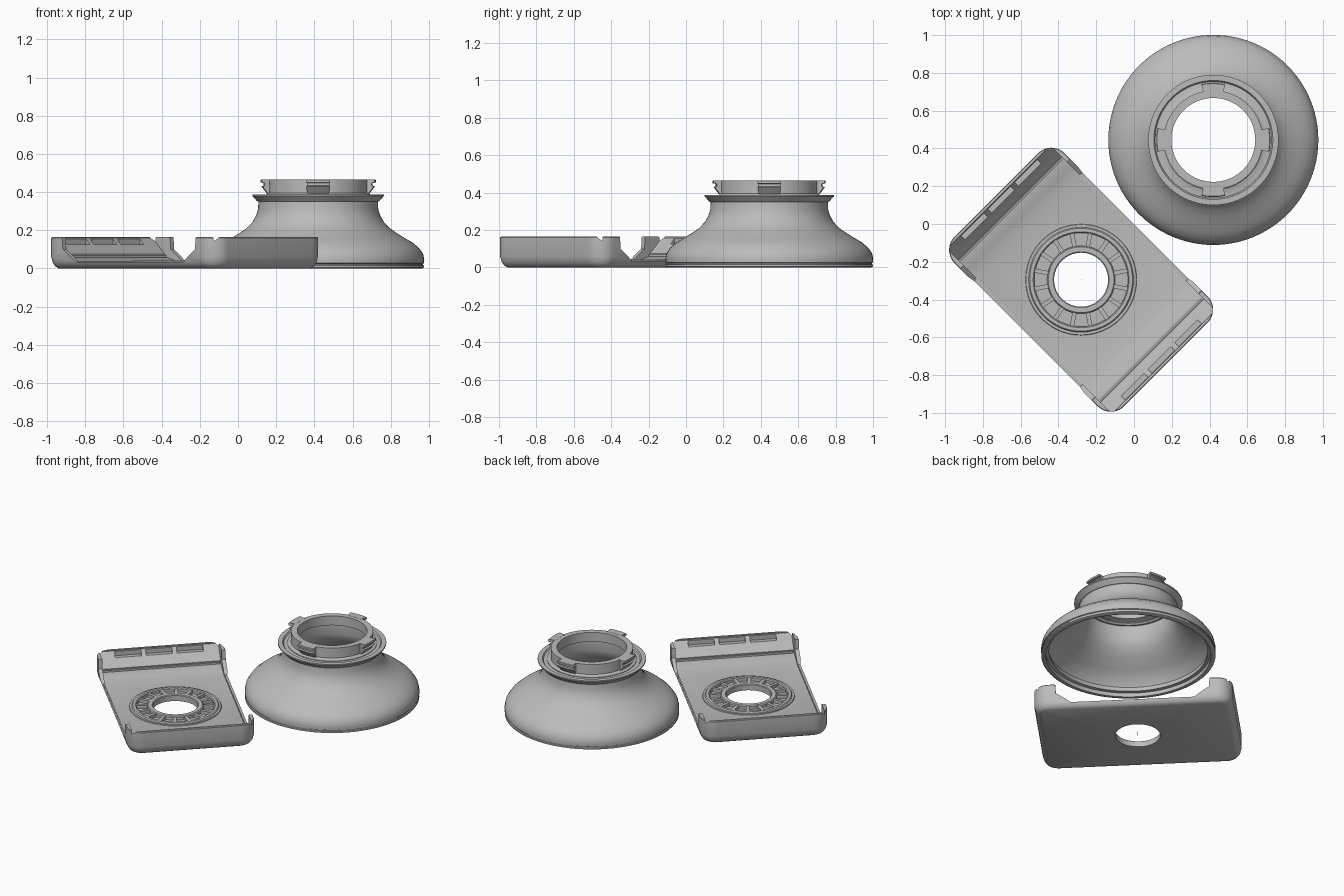
import bpy, bmesh, math
from mathutils import Matrix, Vector

cube = bpy.data.objects.get("Cube")
if cube:
    bpy.data.objects.remove(cube, do_unlink=True)

GREY = (0.5, 0.5, 0.5, 1)
mat = bpy.data.materials.new("plain grey")
mat.use_nodes = True
mat.diffuse_color = GREY
mat.node_tree.nodes["Principled BSDF"].inputs["Base Color"].default_value = GREY

BELL = Matrix.Translation((0.42, 0.445, 0))
TRAY = Matrix.Translation((-0.28, -0.295, 0)) @ Matrix.Rotation(math.radians(45), 4, 'Z')


def finish(name, bm, place):
    bmesh.ops.recalc_face_normals(bm, faces=bm.faces)
    mesh = bpy.data.meshes.new(name)
    bm.to_mesh(mesh)
    bm.free()
    mesh.materials.append(mat)
    obj = bpy.data.objects.new(name, mesh)
    bpy.context.collection.objects.link(obj)
    obj.matrix_world = place
    return obj


def activate(obj):
    bpy.ops.object.select_all(action='DESELECT')
    obj.select_set(True)
    bpy.context.view_layer.objects.active = obj


def smooth(obj, angle=30):
    activate(obj)
    bpy.ops.object.shade_smooth_by_angle(angle=math.radians(angle))


def cut(target, cutter):
    cutter.hide_render = True
    activate(target)
    mod = target.modifiers.new("cut", 'BOOLEAN')
    mod.operation, mod.solver, mod.object = 'DIFFERENCE', 'EXACT', cutter
    bpy.ops.object.modifier_apply(modifier=mod.name)
    bpy.data.objects.remove(cutter, do_unlink=True)


def loft(bm, rings, wrap):
    """Join rings of points into a skin; wrap closes it, otherwise cap it."""
    rows = [[bm.verts.new(p) for p in ring] for ring in rings]
    pairs = list(zip(rows, rows[1:])) + ([(rows[-1], rows[0])] if wrap else [])
    for a, b in pairs:
        for i in range(len(a)):
            j = (i + 1) % len(a)
            bm.faces.new((a[i], a[j], b[j], b[i]))
    if not wrap:
        bm.faces.new(rows[0])
        bm.faces.new(rows[-1])


def lathe(name, profile, place, steps=96, start=0, sweep=360):
    """Turn a closed (radius, z) profile, fully or through a sector."""
    full = sweep == 360
    rings = []
    for i in range(steps if full else steps + 1):
        a = math.radians(start + sweep * i / steps)
        rings.append([(r * math.cos(a), r * math.sin(a), z) for r, z in profile])
    bm = bmesh.new()
    loft(bm, rings, full)
    return finish(name, bm, place)


def extrude(name, profile, half, place):
    """Extrude a (y, z) profile along x."""
    bm = bmesh.new()
    loft(bm, [[(x, y, z) for y, z in profile] for x in (-half, half)], False)
    return finish(name, bm, place)


def box(name, centre, size, place):
    bm = bmesh.new()
    bmesh.ops.create_cube(bm, size=1, matrix=Matrix.Translation(centre) @ Matrix.Diagonal((*size, 1)))
    return finish(name, bm, place)


def mirrored(points):
    """Add the mirror image of a half profile across y = 0."""
    return points + [(-y, z) for y, z in reversed(points)]


def rounded_rect(hx, hy, r, z, n=10):
    pts = []
    for k, (sx, sy) in enumerate(((1, 1), (-1, 1), (-1, -1), (1, -1))):
        for i in range(n + 1):
            a = math.pi / 2 * (k + i / n)
            pts.append((sx * (hx - r) + r * math.cos(a), sy * (hy - r) + r * math.sin(a), z))
    return pts


# Bell-shaped hood with its rim groove, waist, flange and hollow inside
bell = lathe("bell_hood", [
    (.545, 0), (.555, .005), (.555, .015), (.549, .018), (.549, .024), (.555, .027),
    (.556, .045), (.55, .075), (.53, .105), (.495, .135), (.455, .158), (.41, .186),
    (.376, .21), (.345, .242), (.325, .277), (.315, .31), (.313, .35),
    (.32, .352), (.345, .38), (.345, .388), (.315, .388), (.308, .378), (.275, .382),
    (.262, .395), (.262, .465), (.222, .465), (.222, .40), (.285, .385), (.285, .31),
    (.298, .27), (.32, .235), (.365, .19), (.43, .143), (.485, .10), (.51, .06),
    (.505, .03), (.525, .027), (.525, 0)], BELL)
smooth(bell)

# Four bayonet lugs around the collar
for i in range(4):
    lug = lathe("bayonet_lug_%d" % (i + 1), [
        (.25, .39), (.27, .393), (.298, .43), (.286, .433), (.286, .447),
        (.302, .45), (.302, .462), (.298, .466), (.25, .466)],
        BELL, steps=10, start=90 * i - 12, sweep=24)
    smooth(lug)

# Tray block with softened lower edge
bm = bmesh.new()
loft(bm, [rounded_rect(.412 - d, .635 - d, .1 - d, z)
          for d, z in ((.04, 0), (.022, .01), (.008, .03), (0, .06), (0, .16), (.004, .165))], False)
tray = finish("tray", bm, TRAY)

# Hollow with sloping end walls, then the open sides
cut(tray, extrude("hollow_cutter", mirrored([
    (.618, .2), (.618, .158), (.57, .11), (.532, .075), (.532, .058), (.515, .058),
    (.46, .042), (.40, .028)]), .386, TRAY))
cut(tray, extrude("side_cutter", mirrored([
    (.495, .2), (.49, .1), (.395, .033)]), .6, TRAY))

# Shallow recesses along the end walls
for side in (-1, 1):
    for x in (-.2, 0, .2):
        cut(tray, box("recess_cutter", (x, side * .59, .15), (.17, .05, .05), TRAY))

# Centre hole and ring groove
cut(tray, lathe("hole_cutter", [(.001, -.1), (.143, -.1), (.143, .2), (.001, .2)], TRAY, 64))
cut(tray, lathe("groove_cutter", [(.178, .016), (.25, .016), (.25, .1), (.178, .1)], TRAY, 64))
smooth(tray)

# Raised rings either side of the groove
smooth(lathe("inner_ring", [(.143, .02), (.143, .038), (.148, .042), (.174, .042),
                            (.18, .036), (.18, .015)], TRAY, 64))
smooth(lathe("outer_ring", [(.248, .015), (.248, .036), (.254, .042), (.272, .042),
                            (.278, .034), (.292, .034), (.295, .026)], TRAY, 64))

# Ribs that divide the groove into sixteen pockets
for i in range(16):
    turn = TRAY @ Matrix.Rotation(math.radians(22.5 * (i + .5)), 4, 'Z')
    box("ring_rib_%d" % (i + 1), (.214, 0, .026), (.074, .022, .024), turn)

# Thin rails along both ends and both sides of the floor
for side, label in ((-1, "first"), (1, "second")):
    box("end_rail_" + label, (0, side * .523, .06), (.76, .008, .02), TRAY)
    box("side_rail_" + label, (side * .392, 0, .033), (.008, .8, .008), TRAY)
